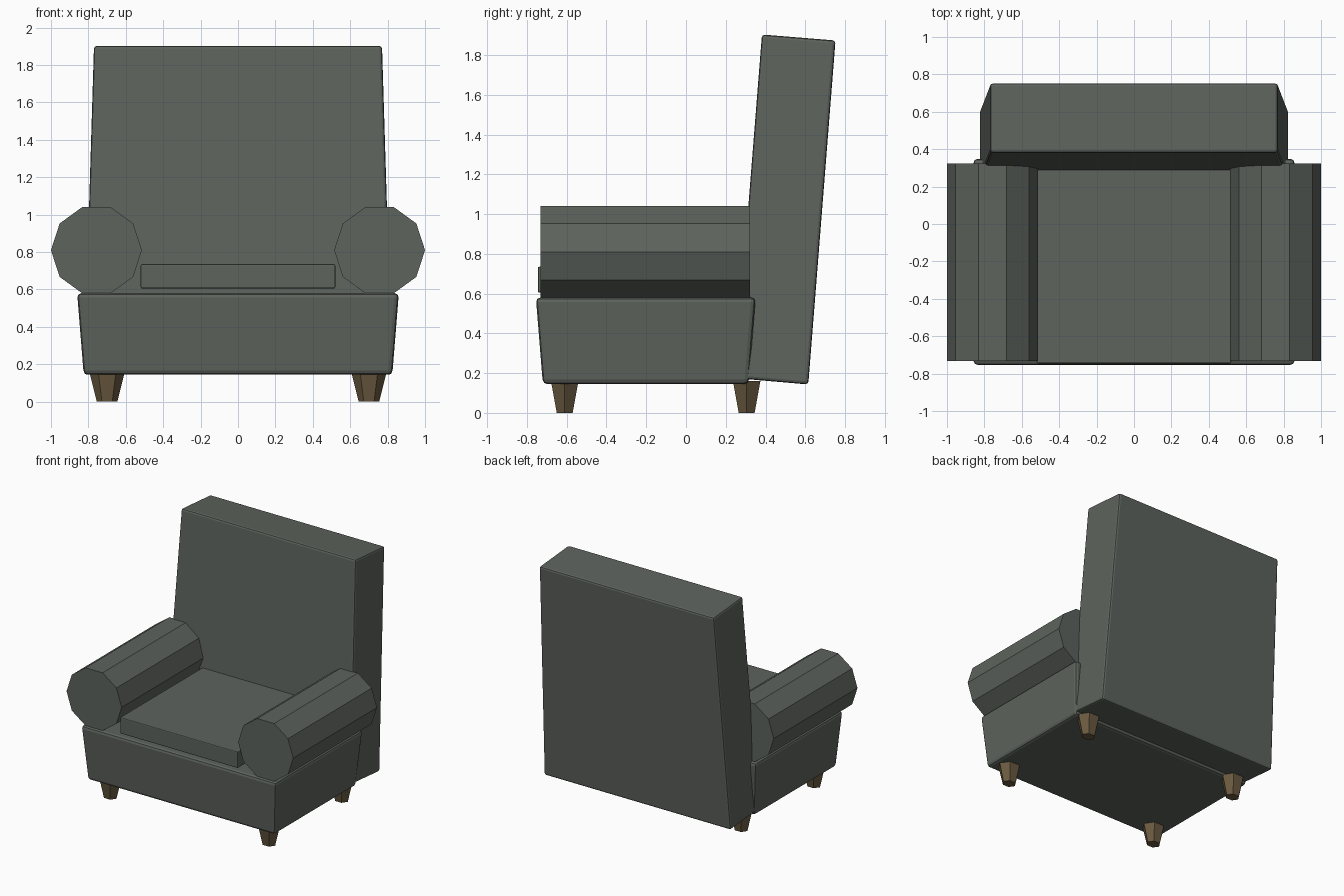
import bpy, bmesh, math
from mathutils import Matrix

if "Cube" in bpy.data.objects:
    bpy.data.objects.remove(bpy.data.objects["Cube"])


def material(name, color):
    m = bpy.data.materials.new(name)
    m.diffuse_color = color
    m.use_nodes = True
    m.node_tree.nodes["Principled BSDF"].inputs["Base Color"].default_value = m.diffuse_color
    return m


fabric = material("grey_green_fabric", (0.11, 0.125, 0.11, 1))
wood = material("brown_wood", (0.14, 0.1, 0.05, 1))


def add_object(name, bm, mat, bevel=0):
    bmesh.ops.recalc_face_normals(bm, faces=bm.faces)
    mesh = bpy.data.meshes.new(name)
    bm.to_mesh(mesh)
    bm.free()
    mesh.materials.append(mat)
    ob = bpy.data.objects.new(name, mesh)
    bpy.context.collection.objects.link(ob)
    if bevel:
        mod = ob.modifiers.new("soft_edges", 'BEVEL')
        mod.width = bevel
        mod.segments = 2
    return ob


def tapered_block(name, profile, half_low, half_high, bevel):
    """Side profile (y, z): two low corners then two high ones, widened along x."""
    bm = bmesh.new()
    halves = (half_low, half_low, half_high, half_high)
    left, right = ([bm.verts.new((s * h, y, z)) for (y, z), h in zip(profile, halves)]
                   for s in (-1, 1))
    bm.faces.new(left)
    bm.faces.new(right)
    for i in range(4):
        j = (i + 1) % 4
        bm.faces.new((left[i], left[j], right[j], right[i]))
    return add_object(name, bm, fabric, bevel)


# Base, widening towards the top
tapered_block("base", [(-0.72, 0.145), (0.315, 0.145), (0.35, 0.58), (-0.755, 0.58)],
              0.825, 0.86, 0.022)
# Reclined backrest, narrowing towards the top
tapered_block("backrest", [(0.245, 0.175), (0.615, 0.143), (0.752, 1.873), (0.382, 1.903)],
              0.823, 0.77, 0.015)
# Seat cushion
tapered_block("seat_cushion", [(-0.745, 0.605), (0.34, 0.605), (0.34, 0.735), (-0.745, 0.735)],
              0.52, 0.52, 0.007)

for side, sx in (("left", -1), ("right", 1)):
    # Ten-sided roll arm
    bm = bmesh.new()
    bmesh.ops.create_cone(bm, cap_ends=True, segments=10, radius1=0.243, radius2=0.243, depth=1.055)
    turn = Matrix.Rotation(math.radians(90), 4, 'X') @ Matrix.Rotation(math.radians(90), 4, 'Z')
    bmesh.ops.transform(bm, matrix=Matrix.Translation((sx * 0.757, -0.205, 0.81)) @ turn,
                        verts=bm.verts)
    add_object(side + "_arm", bm, fabric)

    # Tapered six-sided legs
    for end, y in (("front", -0.61), ("back", 0.305)):
        bm = bmesh.new()
        bmesh.ops.create_cone(bm, cap_ends=True, segments=6, radius1=0.055, radius2=0.095, depth=0.16)
        m = (Matrix.Translation((sx * 0.7, y, 0.08)) @ Matrix.Diagonal((1, 0.84, 1, 1))
             @ Matrix.Rotation(math.radians(90), 4, 'Z'))
        bmesh.ops.transform(bm, matrix=m, verts=bm.verts)
        add_object(f"{end}_{side}_leg", bm, wood)
